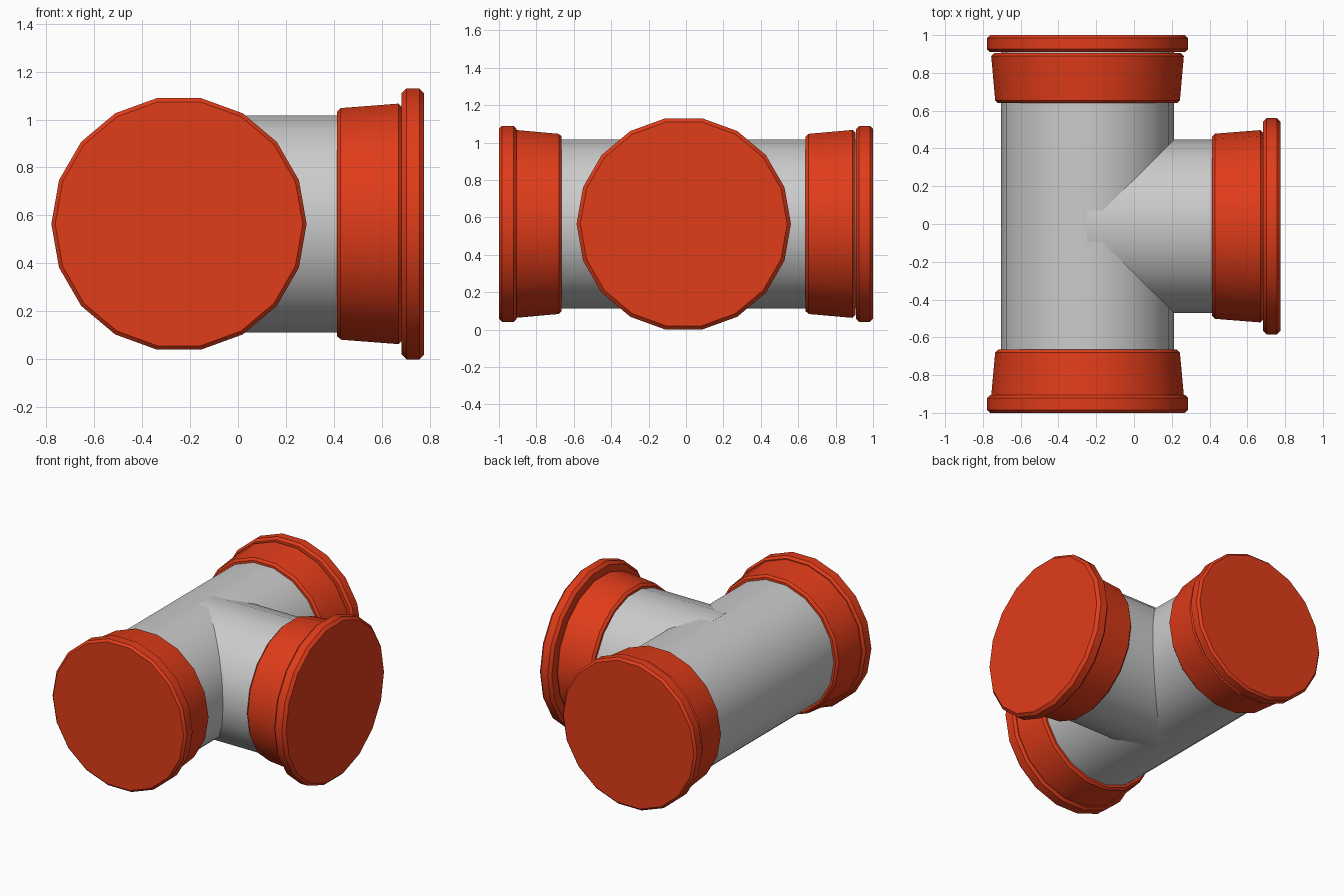
import bpy, bmesh
from math import cos, sin, pi, radians
from mathutils import Vector

if "Cube" in bpy.data.objects:
    bpy.data.objects.remove(bpy.data.objects["Cube"])

SIDES = 18
CZ = 0.565          # height of both pipe axes
CX = -0.246         # main pipe axis
CY = -0.012         # branch pipe axis

red = bpy.data.materials.new("red_plastic")
red.diffuse_color = (0.75, 0.045, 0.01, 1)
red.use_nodes = True
red.node_tree.nodes["Principled BSDF"].inputs["Base Color"].default_value = red.diffuse_color


def lathe(name, profile, axis, mat=None):
    """Capped solid of (position along axis, radius) rings, along 'x' or 'y'."""
    bm = bmesh.new()
    rings = []
    for t, r in profile:
        ring = []
        for i in range(SIDES):
            a = 2 * pi * i / SIDES
            u, z = r * cos(a), CZ + r * sin(a)
            ring.append(bm.verts.new(Vector((t, CY + u, z) if axis == 'x' else (CX + u, t, z))))
        rings.append(ring)
    for a, b in zip(rings, rings[1:]):
        for i in range(SIDES):
            j = (i + 1) % SIDES
            bm.faces.new((a[i], a[j], b[j], b[i]))
    bm.faces.new(rings[0])
    bm.faces.new(rings[-1])
    bmesh.ops.recalc_face_normals(bm, faces=bm.faces)
    me = bpy.data.meshes.new(name)
    bm.to_mesh(me)
    bm.free()
    ob = bpy.data.objects.new(name, me)
    bpy.context.collection.objects.link(ob)
    if mat:
        me.materials.append(mat)
    bpy.ops.object.select_all(action='DESELECT')
    bpy.context.view_layer.objects.active = ob
    ob.select_set(True)
    bpy.ops.object.shade_smooth_by_angle(angle=radians(30))
    return ob


def chamfered(t0, t1, r0, r1, c):
    """Tapered drum profile with chamfered rims."""
    s = c if t1 > t0 else -c
    return [(t0, r0 - c), (t0 + s, r0), (t1 - s, r1), (t1, r1 - c)]


# Grey pipes
lathe("main_pipe", [(-0.95, 0.458), (0.95, 0.458)], 'y')
lathe("branch_pipe", [(-0.25, 0.459), (0.7, 0.459)], 'x')

# Sockets and rims at both ends of the main pipe
for label, s, start, end, rim in (("front", -1, 0.665, 0.925, 0.905),
                                  ("back", 1, 0.64, 0.905, 0.91)):
    lathe(label + "_socket", chamfered(s * start, s * end, 0.489, 0.510, 0.015), 'y', red)
    lathe(label + "_rim", chamfered(s * rim, s * 1.0, 0.532, 0.532, 0.016), 'y', red)

# Socket and rim of the branch
lathe("branch_socket", chamfered(0.412, 0.685, 0.490, 0.509, 0.016), 'x', red)
lathe("branch_rim", chamfered(0.682, 0.776, 0.573, 0.573, 0.02), 'x', red)
